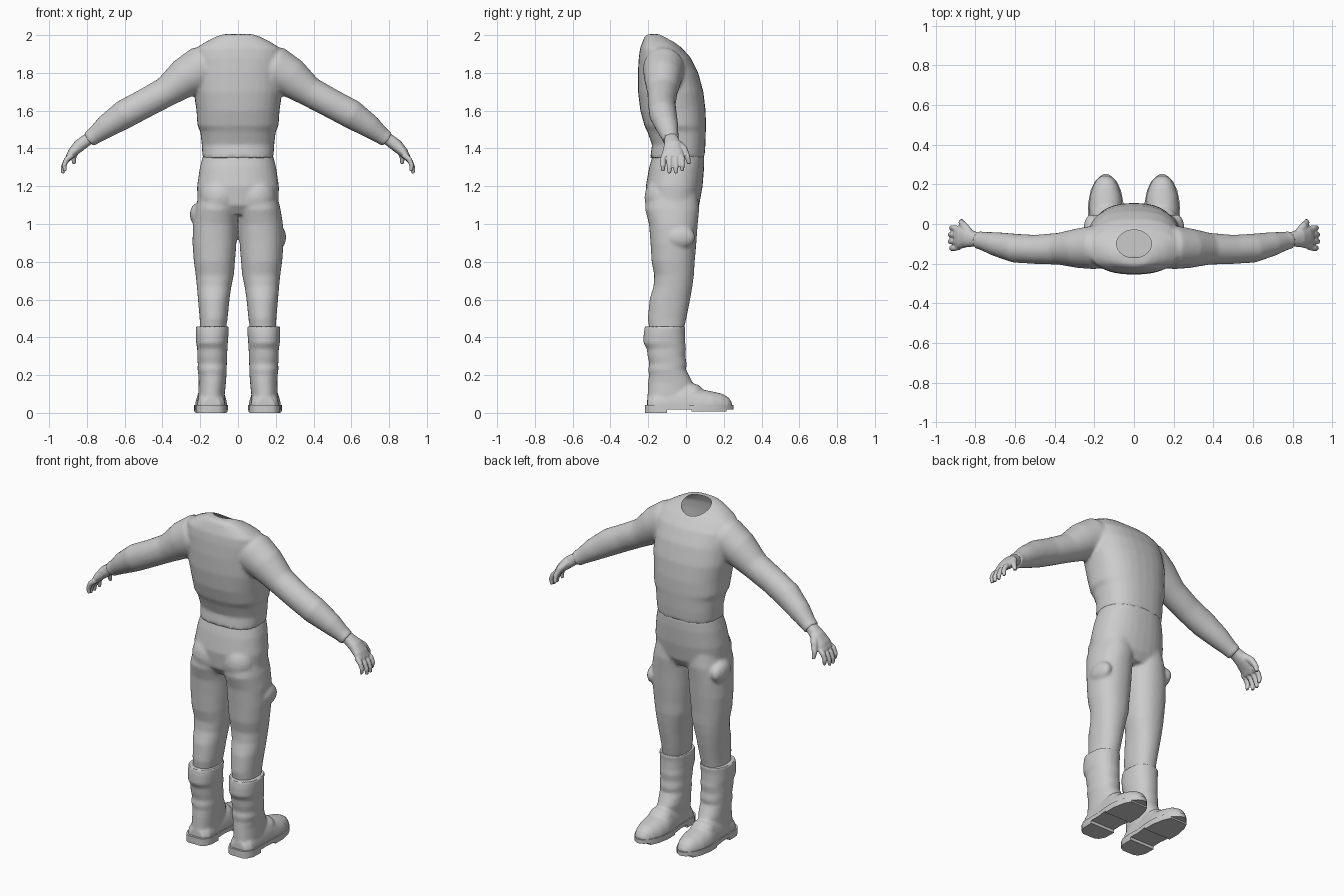
import bpy, bmesh, math
from mathutils import Vector, Matrix

cube = bpy.data.objects.get("Cube")
if cube:
    bpy.data.objects.remove(cube, do_unlink=True)

grey = bpy.data.materials.new("plain grey")
grey.use_nodes = True
COLOUR = (0.6, 0.6, 0.6, 1)
grey.diffuse_color = COLOUR
grey.node_tree.nodes["Principled BSDF"].inputs["Base Color"].default_value = COLOUR
X, Y, Z = Vector((1, 0, 0)), Vector((0, 1, 0)), Vector((0, 0, 1))


def loft(bm, rings, side, axis=None, power=2.0, count=32):
    """Closed skin through rings of (centre, radius along side, radius across)."""
    centres = [Vector(r[0]) for r in rings]
    loops = []
    for i, (c, (_, a, b)) in enumerate(zip(centres, rings)):
        t = axis or (centres[min(i + 1, len(rings) - 1)] - centres[max(i - 1, 0)]).normalized()
        u = (side - t * side.dot(t)).normalized()
        v = t.cross(u)
        loop = []
        for k in range(count):
            ang = math.tau * k / count
            cs, sn = math.cos(ang), math.sin(ang)
            p = u * math.copysign(abs(cs) ** (2 / power), cs) * a
            q = v * math.copysign(abs(sn) ** (2 / power), sn) * b
            loop.append(bm.verts.new(c + p + q))
        loops.append(loop)
    for lo, hi in zip(loops, loops[1:]):
        for k in range(count):
            n = (k + 1) % count
            bm.faces.new((lo[k], lo[n], hi[n], hi[k]))
    bm.faces.new(loops[0][::-1])
    bm.faces.new(loops[-1])


def column(bm, rows, power=2.0, s=1):
    """Upright loft from rows of (z, x low, x high, y low, y high)."""
    loft(bm, [((s * (l + r) / 2, (b + f) / 2, z), (r - l) / 2, (f - b) / 2)
              for z, l, r, b, f in rows], X, Z, power)


def ball(bm, centre, size):
    bmesh.ops.create_uvsphere(bm, u_segments=20, v_segments=12, radius=1,
                              matrix=Matrix.Translation(centre) @ Matrix.Diagonal((*size, 1)))


def finish(bm, name, voxel=0, smooth=0, cutter=None):
    """Turn the mesh into an object, fusing overlapping parts when voxel is set."""
    bmesh.ops.recalc_face_normals(bm, faces=bm.faces)
    mesh = bpy.data.meshes.new(name)
    bm.to_mesh(mesh)
    bm.free()
    ob = bpy.data.objects.new(name, mesh)
    bpy.context.collection.objects.link(ob)
    if voxel:
        m = ob.modifiers.new("fuse", "REMESH")
        m.mode, m.voxel_size = "VOXEL", voxel
        m = ob.modifiers.new("soften", "SMOOTH")
        m.factor, m.iterations = 0.5, smooth
    if cutter:
        m = ob.modifiers.new("opening", "BOOLEAN")
        m.operation, m.object, m.solver = "DIFFERENCE", cutter, "EXACT"
    if ob.modifiers:
        baked = bpy.data.meshes.new_from_object(
            ob.evaluated_get(bpy.context.evaluated_depsgraph_get()))
        ob.modifiers.clear()
        ob.data = baked
    ob.data.materials.clear()
    ob.data.materials.append(grey)
    bpy.ops.object.select_all(action="DESELECT")
    ob.select_set(True)
    bpy.context.view_layer.objects.active = ob
    bpy.ops.object.shade_smooth_by_angle(angle=math.radians(40))
    return ob


# neck cutter, removed once the collar is open
NECK, NECK_X, NECK_Y = Vector((0, -0.1, 0)), 0.088, 0.07
bm = bmesh.new()
loft(bm, [(NECK + Z * 1.8, NECK_X, NECK_Y), (NECK + Z * 2.2, NECK_X, NECK_Y)], X, Z, count=48)
cutter = finish(bm, "neck_cutter")
cutter.hide_render = True

# shirt: torso with both sleeves
bm = bmesh.new()
column(bm, [(z, -w, w, b, f) for z, w, b, f in (
    (1.35, .188, -.19, .098), (1.42, .192, -.18, .103), (1.49, .2, -.205, .105),
    (1.52, .215, -.22, .106), (1.6, .22, -.242, .104), (1.7, .235, -.254, .092),
    (1.8, .235, -.255, .065), (1.88, .24, -.25, .025), (1.93, .225, -.243, -.02),
    (1.965, .17, -.23, -.06), (1.99, .12, -.22, -.1), (2.005, .08, -.205, -.125))], 2.4)
for s in (-1, 1):
    loft(bm, [((s * x, y, z), a, b) for x, y, z, a, b in (
        (.1, -.115, 1.845, .09, .09), (.2, -.118, 1.82, .11, .12),
        (.28, -.122, 1.775, .1, .105), (.38, -.125, 1.7, .08, .08),
        (.5, -.128, 1.635, .073, .077), (.6, -.122, 1.582, .073, .077),
        (.7, -.1, 1.515, .06, .062), (.76, -.086, 1.468, .047, .046),
        (.79, -.08, 1.447, .045, .044))], Y)
shirt = finish(bm, "shirt", 0.01, 5, cutter)
bpy.data.objects.remove(cutter, do_unlink=True)

# hollow collar: drop the walls left by the cutter
bm = bmesh.new()
bm.from_mesh(shirt.data)
inner = [f for f in bm.faces if f.calc_center_median().z > 1.75 and all(
    (v.co.x / NECK_X) ** 2 + ((v.co.y - NECK.y) / NECK_Y) ** 2 < 1.01 for v in f.verts)]
bmesh.ops.delete(bm, geom=inner, context="FACES")
bm.to_mesh(shirt.data)
bm.free()

# trousers: hips, legs, seat and side pockets
bm = bmesh.new()
column(bm, [(z, -w, w, b, f) for z, w, b, f in (
    (1.05, .19, -.17, .04), (1.1, .215, -.205, .07), (1.2, .217, -.213, .088),
    (1.3, .202, -.195, .096), (1.37, .184, -.175, .097))], 2.3)
for s in (-1, 1):
    column(bm, [
        (.4, .07, .2, -.19, -.02), (.5, .055, .203, -.202, .002), (.6, .045, .212, -.193, .022),
        (.67, .035, .218, -.172, .034), (.73, .022, .224, -.168, .042), (.8, .016, .234, -.182, .046),
        (.9, .008, .241, -.188, .055), (1, .004, .238, -.196, .062),
        (1.08, .0, .225, -.217, .07), (1.18, .01, .2, -.2, .06)], 2.2, s)
    ball(bm, (s * .1, -.13, 1.14), (.1, .09, .11))
    ball(bm, (s * .215, -.03, 1.05 if s < 0 else .93), (.04, .08, .06))
    ball(bm, (s * .13, -.02, .72), (.07, .06, .05))
finish(bm, "trousers", 0.01, 4)

# half width and reach of the sole along its length
SOLE = ((-.218, .04), (-.205, .062), (-.17, .08), (-.1, .082), (-.04, .08), (.03, .089),
        (.1, .09), (.17, .076), (.215, .055), (.24, .03), (.252, .01))


def sole_part(bm, s, start, end, low, high):
    pts = [(y, w) for y, w in SOLE if start <= y <= end]
    outline = [(w, y) for y, w in pts] + [(-w, y) for y, w in reversed(pts)]
    rims = [[bm.verts.new((s * .142 + x, y, z)) for x, y in outline] for z in (low, high)]
    for k in range(len(outline)):
        n = (k + 1) % len(outline)
        bm.faces.new((rims[0][k], rims[0][n], rims[1][n], rims[1][k]))
    bm.faces.new(rims[0][::-1])
    bm.faces.new(rims[1])


for s, name in ((1, "left"), (-1, "right")):
    # boot shaft with cuff and ankle folds, blended into the foot
    bm = bmesh.new()
    column(bm, [
        (.04, .075, .208, -.208, .0), (.1, .07, .21, -.203, .03), (.16, .064, .208, -.2, .035),
        (.2, .061, .21, -.196, .015), (.23, .06, .214, -.2, .0), (.26, .059, .213, -.194, .004),
        (.3, .058, .216, -.203, -.004), (.34, .056, .216, -.208, .0), (.37, .054, .222, -.225, -.004),
        (.42, .05, .224, -.224, -.006), (.458, .048, .224, -.218, -.002)], 2.2, s)
    loft(bm, [((s * .142, y, .03), w, h) for y, w, h in (
        (-.205, .05, .05), (-.17, .074, .08), (-.08, .075, .12), (.02, .08, .13),
        (.08, .085, .095), (.14, .08, .083), (.19, .064, .072), (.225, .045, .052),
        (.243, .02, .025))], X, Y, 2.3)
    ball(bm, (s * .142, .035, .1), (.07, .06, .055))
    bmesh.ops.bisect_plane(bm, geom=bm.verts[:] + bm.edges[:] + bm.faces[:],
                           plane_co=(0, 0, .025), plane_no=Z, clear_outer=False, clear_inner=True)
    bmesh.ops.holes_fill(bm, edges=[e for e in bm.edges if e.is_boundary])
    finish(bm, name + "_boot", 0.008, 3)

    # sole with a separate heel block
    bm = bmesh.new()
    sole_part(bm, s, -1, 1, .018, .042)
    sole_part(bm, s, -1, -.09, 0, .03)
    sole_part(bm, s, .02, .22, .008, .03)
    finish(bm, name + "_sole")

    # hand: palm, four curled fingers and thumb
    bm = bmesh.new()
    loft(bm, [((s * x, y, z), a, b) for x, y, z, a, b in (
        (.765, -.082, 1.465, .034, .034), (.8, -.077, 1.445, .037, .032),
        (.84, -.07, 1.415, .047, .033), (.875, -.07, 1.38, .055, .026),
        (.897, -.072, 1.35, .053, .018))], Y, power=2.3)
    for i in range(4):
        y = -.116 + i * .03
        tip = .012 if i in (0, 3) else 0
        splay = (i - 1.5) * .004
        loft(bm, [((s * (.885 - tip / 2), y, 1.365), .015, .016),
                  ((s * (.913 - tip / 2), y + splay, 1.33 + tip), .0145, .0145),
                  ((s * (.926 - tip / 2), y + splay, 1.298 + tip), .0135, .013),
                  ((s * (.927 - tip), y + splay, 1.268 + tip), .009, .009)], Y, count=16)
    loft(bm, [((s * .83, -.045, 1.425), .022, .022), ((s * .855, -.012, 1.395), .021, .02),
              ((s * .87, .008, 1.355), .015, .015), ((s * .868, .017, 1.318), .01, .01)], Y, count=16)
    finish(bm, name + "_hand", 0.005, 3)
